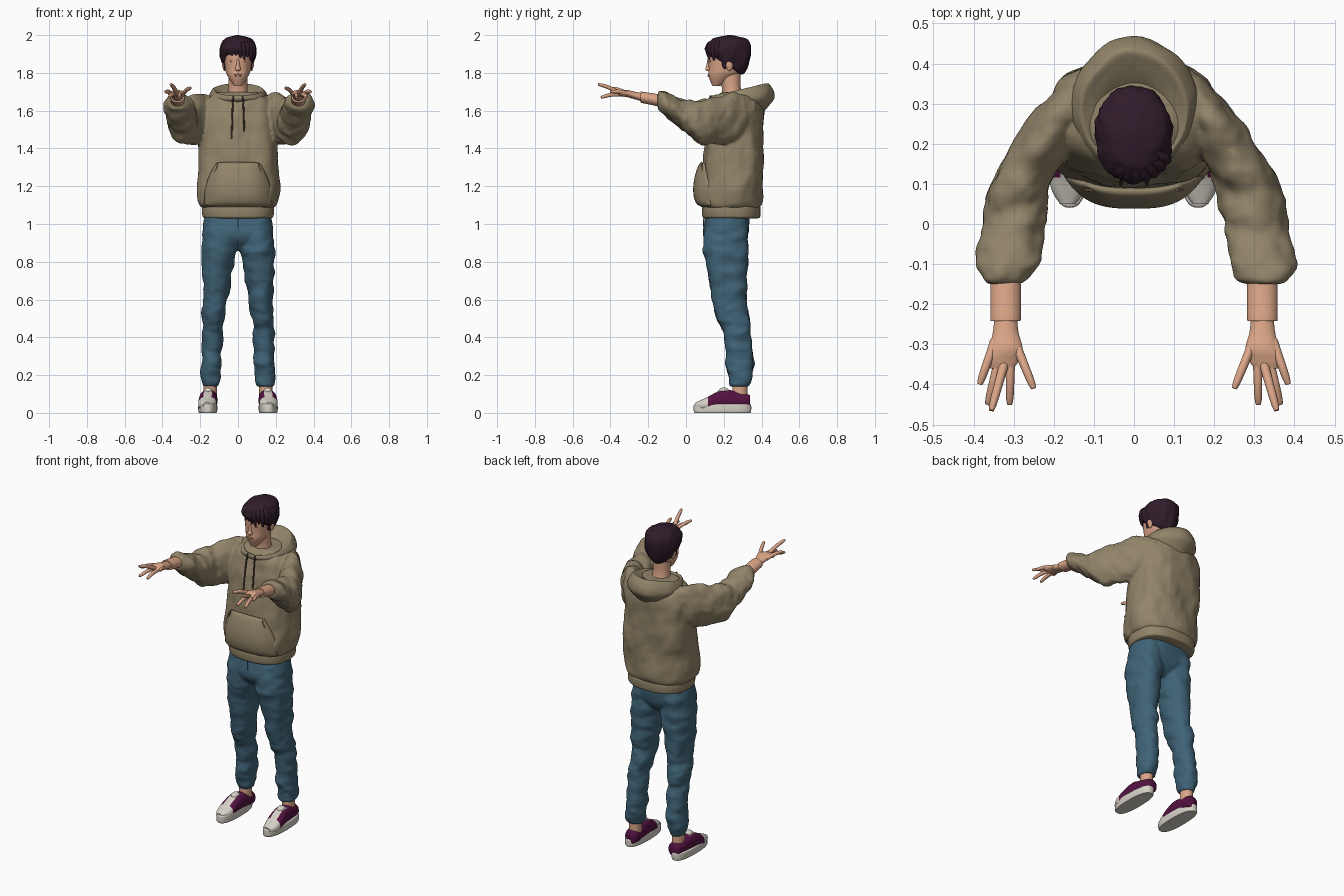
import bpy, bmesh, math
from mathutils import Vector, Matrix, noise

if "Cube" in bpy.data.objects:
    bpy.data.objects.remove(bpy.data.objects["Cube"])


def material(name, red, green, blue):
    mat = bpy.data.materials.new(name)
    mat.use_nodes = True
    mat.diffuse_color = (red, green, blue, 1)
    shader = next(n for n in mat.node_tree.nodes if n.type == 'BSDF_PRINCIPLED')
    shader.inputs["Base Color"].default_value = mat.diffuse_color
    shader.inputs["Roughness"].default_value = 0.8
    return mat


KHAKI = material("khaki_cloth", .285, .23, .14)
CORD = material("dark_cord", .08, .06, .04)
DENIM = material("blue_denim", .05, .125, .185)
SKIN = material("skin", .71, .38, .245)
HAIR = material("dark_hair", .03, .012, .024)
PLUM = material("plum_canvas", .09, .006, .055)
WHITE = material("off_white_rubber", .68, .64, .57)
THIN = .003


def link(name, data, mat):
    data.materials.append(mat)
    ob = bpy.data.objects.new(name, data)
    bpy.context.collection.objects.link(ob)
    return ob


def finish(name, bm, mat):
    bmesh.ops.recalc_face_normals(bm, faces=bm.faces[:])
    mesh = bpy.data.meshes.new(name)
    bm.to_mesh(mesh)
    bm.free()
    mesh.shade_smooth()
    mesh.set_sharp_from_angle(angle=math.radians(50))
    return link(name, mesh, mat)


def blend(name, parts, mat):
    """Melt overlapping parts into one soft garment."""
    bm = bmesh.new()
    for part in parts:
        bm.from_mesh(part.data)
        bpy.data.objects.remove(part)
    garment = finish(name, bm, mat)
    remesh = garment.modifiers.new("union", 'REMESH')
    remesh.mode = 'VOXEL'
    remesh.voxel_size = .007
    remesh.use_smooth_shade = True
    soften = garment.modifiers.new("soften", 'SMOOTH')
    soften.factor = .5
    soften.iterations = 6


def spline(a, b, c, d, t):
    """Smooth step from b to c, with a and d as neighbours."""
    start, end = (c - a) / 2, (d - b) / 2
    bend = c - b
    return b + t * (start + t * (3 * bend - 2 * start - end + t * (start + end - 2 * bend)))


def loft(name, rings, mat, axis='Z', fold=0, grain=(9, 9, 9), power=2, sides=48, steps=10):
    """Skin over rings of (level, centre, centre, radius, radius, optional tilt)."""
    rings = [tuple(ring) + (0,) * (6 - len(ring)) for ring in rings]
    last = len(rings) - 1
    smooth = []
    for i in range(last):
        near = [rings[max(0, min(last, i + k))] for k in (-1, 0, 1, 2)]
        smooth += [[spline(*values, s / steps) for values in zip(*near)] for s in range(steps)]
    smooth.append(rings[last])
    bm = bmesh.new()
    loops = []
    for level, centre_u, centre_v, radius_u, radius_v, tilt in smooth:
        loop = []
        for k in range(sides):
            angle = math.tau * k / sides
            c, s = math.cos(angle), math.sin(angle)
            u = centre_u + radius_u * math.copysign(abs(c) ** (2 / power), c)
            v = centre_v + radius_v * math.copysign(abs(s) ** (2 / power), s)
            upright = axis == 'Z'
            point = Vector((u, v, level + tilt * s) if upright else (u, level, v))
            if fold:
                seed = Vector([value * g for value, g in zip(point, grain)])
                amount = fold * (noise.noise(seed) + noise.noise(seed * 2.3) / 2)
                point += amount * Vector((c, s, 0) if upright else (c, 0, s))
            loop.append(bm.verts.new(point))
        loops.append(loop)
    for lower, upper in zip(loops, loops[1:]):
        for k in range(sides):
            j = (k + 1) % sides
            bm.faces.new((lower[k], lower[j], upper[j], upper[k]))
    bm.faces.new(loops[0])
    bm.faces.new(loops[-1])
    return finish(name, bm, mat)


def central(name, rings, mat, **options):
    return loft(name, [(z, 0, *rest) for z, *rest in rings], mat, **options)


def cord(name, points, mat, radius=THIN, taper=None):
    curve = bpy.data.curves.new(name, 'CURVE')
    curve.dimensions = '3D'
    curve.bevel_depth = radius
    curve.bevel_resolution = 3
    curve.use_fill_caps = True
    path = curve.splines.new('NURBS')
    path.points.add(len(points) - 1)
    for point, place, scale in zip(path.points, points, taper or [1] * len(points)):
        point.co = (*place, 1)
        point.radius = scale
    path.order_u = 3
    path.use_endpoint_u = True
    return link(name, curve, mat)


def ball(name, place, size, mat, turn=0):
    bm = bmesh.new()
    matrix = (Matrix.Translation(place) @ Matrix.Rotation(turn, 4, 'Y')
              @ Matrix.Diagonal((*size, 1)))
    bmesh.ops.create_uvsphere(bm, u_segments=20, v_segments=12, radius=1, matrix=matrix)
    return finish(name, bm, mat)


# Hoodie body, hem and hood
jacket = [central("hoodie_body", [
    (1.08, .24, .18, .14), (1.15, .24, .215, .163), (1.5, .26, .205, .15), (1.6, .27, .2, .14),
    (1.66, .27, .17, .12), (1.7, .27, .1, .08)],
    KHAKI, fold=.014, grain=(9, 9, 6), power=2.5)]
central("hoodie_hem", [(1.03, .24, .17, .14), (1.04, .24, .187, .153), (1.09, .24, .19, .153),
                       (1.1, .24, .17, .13)], KHAKI, power=2.5)
central("hood", [
    (1.6, .27, .11, .11, -.04), (1.66, .3, .155, .165), (1.71, .29, .138, .15, .03),
    (1.7, .28, .11, .12, .03), (1.67, .25, .06, .07)], KHAKI, fold=.008)

# Front pouch, following the body curve
bm = bmesh.new()
rows, columns = 20, 30
grid = []
for i in range(rows + 1):
    t = i / rows
    half_width = .17 - .06 * max(0, 1.5 * t - .5) ** 1.3
    line = []
    for j in range(columns + 1):
        x = half_width * (2 * j / columns - 1)
        body_front = .24 - .15 * (1 - abs(x / .21) ** 2.5) ** .4
        middle = 1 - (x / half_width) ** 4
        puff = .04 * middle * max(0, math.sin(math.pi * t ** .7)) ** .6
        line.append(bm.verts.new((x, body_front - puff, 1.1 + .22 * t)))
    grid.append(line)
for lower, upper in zip(grid, grid[1:]):
    for j in range(columns):
        bm.faces.new((lower[j], lower[j + 1], upper[j + 1], upper[j]))
pouch = finish("front_pouch", bm, KHAKI)
pouch.modifiers.new("thickness", 'SOLIDIFY').thickness = .012

# Head, neck and face
central("neck", [(1.64, .25, .06, .06), (1.72, .24, .05, .05), (1.8, .23, .05, .06)], SKIN)
central("head", [
    (1.73, .16, .02, .02), (1.78, .19, .053, .07), (1.82, .21, .067, .09),
    (1.92, .22, .073, .1), (1.98, .22, .03, .04)], SKIN, power=2.2)
central("nose", [(1.81, .12, .01, .01), (1.82, .12, .015, .017), (1.84, .12, .01, .012),
                 (1.88, .125, .006, .01)], SKIN, sides=16)
ball("upper_lip", (0, .121, 1.791), (.021, .006, .005), SKIN)
ball("lower_lip", (0, .121, 1.783), (.017, .007, .006), SKIN)

# Hair cap with swept fringe locks
central("hair_cap", [
    (1.84, .21, .06, .07, -.05), (1.85, .215, .078, .095, -.05), (1.89, .22, .094, .117, -.03),
    (1.94, .225, .095, .12), (1.98, .23, .07, .09), (2, .23, .01, .01)],
    HAIR, fold=.008, grain=(30, 30, 9), sides=72)
for i in range(9):
    angle = math.radians(214 + 14 * i)
    drop = 1.875 + .01 * math.sin(i * 2.4)
    path = []
    for reach, z in ((.04, 1.98), (.08, 1.96), (.09, 1.92), (.08, drop)):
        sweep = (2 - z) / 9
        path.append((reach * math.cos(angle) + sweep, .22 + 1.2 * reach * math.sin(angle), z))
    cord("fringe_lock", path, HAIR, radius=.016, taper=(.3, .9, 1, .3))

# Paired parts
trousers = []
for side, s in (("left", 1), ("right", -1)):
    def paired(name, rings, mat, **options):
        mirrored = [(level, s * x, *rest) for level, x, *rest in rings]
        return loft(side + "_" + name, mirrored, mat, **options)

    def strand(name, points, mat, **options):
        return cord(side + "_" + name, [(s * x, y, z) for x, y, z in points], mat, **options)

    # Face details
    ball(side + "_eyelid", (s * .03, .129, 1.863), (.013, .006, .006), SKIN)
    ball(side + "_ear", (s * .075, .23, 1.84), (.009, .018, .03), SKIN, turn=s * .15)
    ball(side + "_sideburn", (s * .07, .205, 1.85), (.008, .014, .03), HAIR)

    # Sleeve, forearm and palm
    jacket.append(paired("sleeve", [
        (.37, .13, 1.6, .03, .04), (.28, .18, 1.57, .07, .12), (.1, .28, 1.54, .08, .12),
        (0, .3, 1.57, .08, .085), (-.1, .32, 1.63, .08, .063), (-.14, .32, 1.65, .06, .052),
        (-.15, .32, 1.65, .04, .04)], KHAKI, axis='Y', fold=.014, grain=(12, 19, 12)))
    paired("forearm", [(-.12, .32, 1.65, .038, .033), (-.23, .32, 1.67, .038, .03),
                       (-.24, .32, 1.67, .036, .028)], SKIN, axis='Y')
    paired("palm", [(-.23, .32, 1.67, .028, .022), (-.27, .32, 1.68, .032, .02),
                    (-.31, .32, 1.69, .042, .019), (-.34, .33, 1.69, .043, .014),
                    (-.36, .33, 1.69, .03, .008)], SKIN, axis='Y')
    tips = {"thumb": (.25, -.41, 1.72), "index_finger": (.31, -.45, 1.67),
            "middle_finger": (.356, -.465, 1.74), "ring_finger": (.365, -.45, 1.67),
            "little_finger": (.385, -.4, 1.7)}
    for k, (finger, tip) in enumerate(tips.items()):
        tip = Vector(tip)
        root = Vector((.295 + .013 * k, .73 * tip.y, 1.685))
        bend = root.lerp(tip, .5) + Vector((0, 0, .01))
        strand(finger, (root, bend, bend.lerp(tip, .85), tip), SKIN,
               radius=.012, taper=(1, .9, .8, .5))

    # Hood drawstring and pouch opening seam
    end = 1.45 if s < 0 else 1.49
    strand("drawstring", ((.025, .13, 1.68), (.03, .115, 1.62), (.033, .098, end)), CORD,
           radius=.0045)
    strand("pouch_seam", ((.108, .085, 1.32), (.12, .08, 1.27), (.165, .115, 1.2)), KHAKI)

    # Trouser leg with bunched ankle
    trousers.append(paired("trouser_leg", [
        (1.04, .1, .22, .075, .1), (.9, .1, .21, .09, .12), (.75, .11, .22, .08, .105),
        (.6, .12, .23, .064, .09), (.5, .13, .25, .06, .086), (.43, .135, .27, .054, .07),
        (.28, .14, .285, .054, .075), (.2, .145, .285, .053, .063), (.15, .145, .285, .047, .053),
        (.14, .145, .285, .04, .045)], DENIM, fold=.012, grain=(9, 9, 17), power=2.2))

    # Ankle and shoe
    paired("ankle", [(z, .147, .285, .035, .04) for z in (.06, .16)], SKIN)
    paired("shoe_sole", [(z, .16, .193, r, r + .102) for z, r in
                         ((0, .046), (.01, .05), (.04, .05), (.047, .045))], WHITE, power=2.5)
    upper = paired("shoe_upper", [
        (.34, .15, .06, .025, .03), (.32, .15, .06, .04, .04), (.2, .157, .07, .047, .052),
        (.1, .163, .045, .046, .032), (.05, .165, .04, .02, .015)], PLUM, axis='Y', power=2.4)
    upper.data.materials.append(WHITE)
    for face in upper.data.polygons:
        x, y, z = face.center
        vamp = abs(x - s * .16) < .022 and y < .22 and z > .07
        face.material_index = int(y < .115 or vamp)
    ball(side + "_shoe_tongue", (s * .158, .2, .112), (.024, .03, .022), WHITE)
    for i in range(4):
        y, z = .135 + .018 * i, .095 + .009 * i
        for lean in (-.008, .008):
            strand("lace", ((.13, y - lean, z - .02), (.16, y, z + .01),
                            (.19, y + lean, z - .02)), WHITE, radius=.004)

blend("hoodie_jacket", jacket, KHAKI)

# Trouser hips joined to the legs
trousers.append(central("trouser_hips", [
    (.86, .21, .04, .06), (.9, .21, .13, .1), (.95, .21, .185, .12), (1.04, .22, .175, .115)],
    DENIM, fold=.004, power=2.5))
blend("trousers", trousers, DENIM)
cord("fly_seam", [(0, .095, 1.04), (0, .09, .97), (0, .105, .9)], DENIM)
